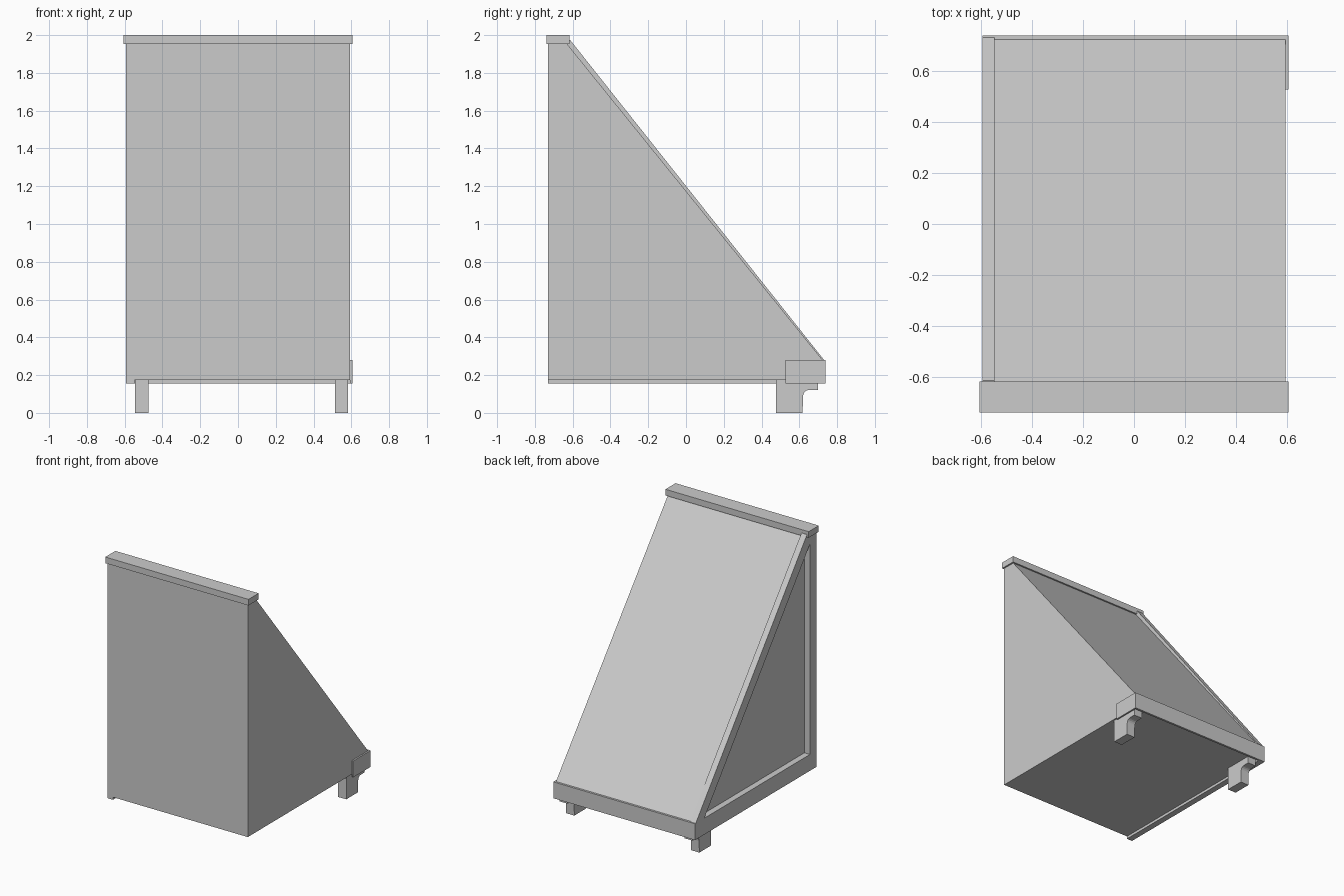
import bpy, bmesh
from math import sin, cos, pi

if "Cube" in bpy.data.objects:
    bpy.data.objects.remove(bpy.data.objects["Cube"])


def prism(name, pts, a, b, axis='x'):
    """Extrude a profile: (y, z) points along x, or (x, y) points along z."""
    def place(p, t):
        return (t, p[0], p[1]) if axis == 'x' else (p[0], p[1], t)
    bm = bmesh.new()
    lo = [bm.verts.new(place(p, a)) for p in pts]
    hi = [bm.verts.new(place(p, b)) for p in pts]
    bm.faces.new(lo)
    bm.faces.new(hi)
    n = len(pts)
    for i in range(n):
        j = (i + 1) % n
        bm.faces.new((lo[i], lo[j], hi[j], hi[i]))
    bmesh.ops.recalc_face_normals(bm, faces=bm.faces)
    mesh = bpy.data.meshes.new(name)
    bm.to_mesh(mesh)
    bm.free()
    obj = bpy.data.objects.new(name, mesh)
    bpy.context.collection.objects.link(obj)
    return obj


LEFT, INNER, RIGHT = -0.594, -0.547, 0.594
FRONT, BACK = -0.73, 0.731
LOW, SILL = 0.155, 0.28

# Closed wedge with the sloping roof face
prism("wedge_body", [(FRONT, 0.175), (0.723, 0.175), (0.723, SILL),
                     (-0.635, 1.96), (FRONT, 1.96)], INNER, RIGHT)

# Raised triangular frame on the left side, leaving a recessed panel
prism("frame_bottom_rail", [(FRONT, LOW), (BACK, LOW), (BACK, SILL), (FRONT, SILL)],
      LEFT, INNER)
prism("frame_post", [(FRONT, SILL), (-0.65, SILL), (-0.65, 1.889), (FRONT, 1.975)],
      LEFT, INNER)
prism("frame_rake", [(BACK, SILL), (-0.614, 1.975), (FRONT, 1.975),
                     (-0.65, 1.889), (0.627, SILL)], LEFT, INNER)

# Ridge cap along the top front edge
prism("ridge_cap", [(-0.739, 1.953), (-0.617, 1.953), (-0.617, 2.0), (-0.739, 2.0)],
      -0.606, 0.606)

# Band across the low back edge, returning around the right corner
prism("back_band", [(LEFT, 0.739), (0.606, 0.739), (0.606, 0.527), (RIGHT, 0.527),
                    (RIGHT, 0.723), (INNER, 0.723), (INNER, BACK), (LEFT, BACK)],
      LOW, SILL, 'z')

# Bracket feet with a coved back edge
cove = [(0.65 - 0.03 * cos(t * pi / 8), 0.09 + 0.031 * sin(t * pi / 8)) for t in range(5)]
foot = [(0.476, 0), (0.617, 0), (0.618, 0.03)] + cove + [(0.698, 0.122), (0.698, 0.155),
        (0.698, 0.176), (0.476, 0.176)]
for side, x in (("left", -0.545), ("right", 0.513)):
    prism(side + "_foot", foot, x, x + 0.07)
